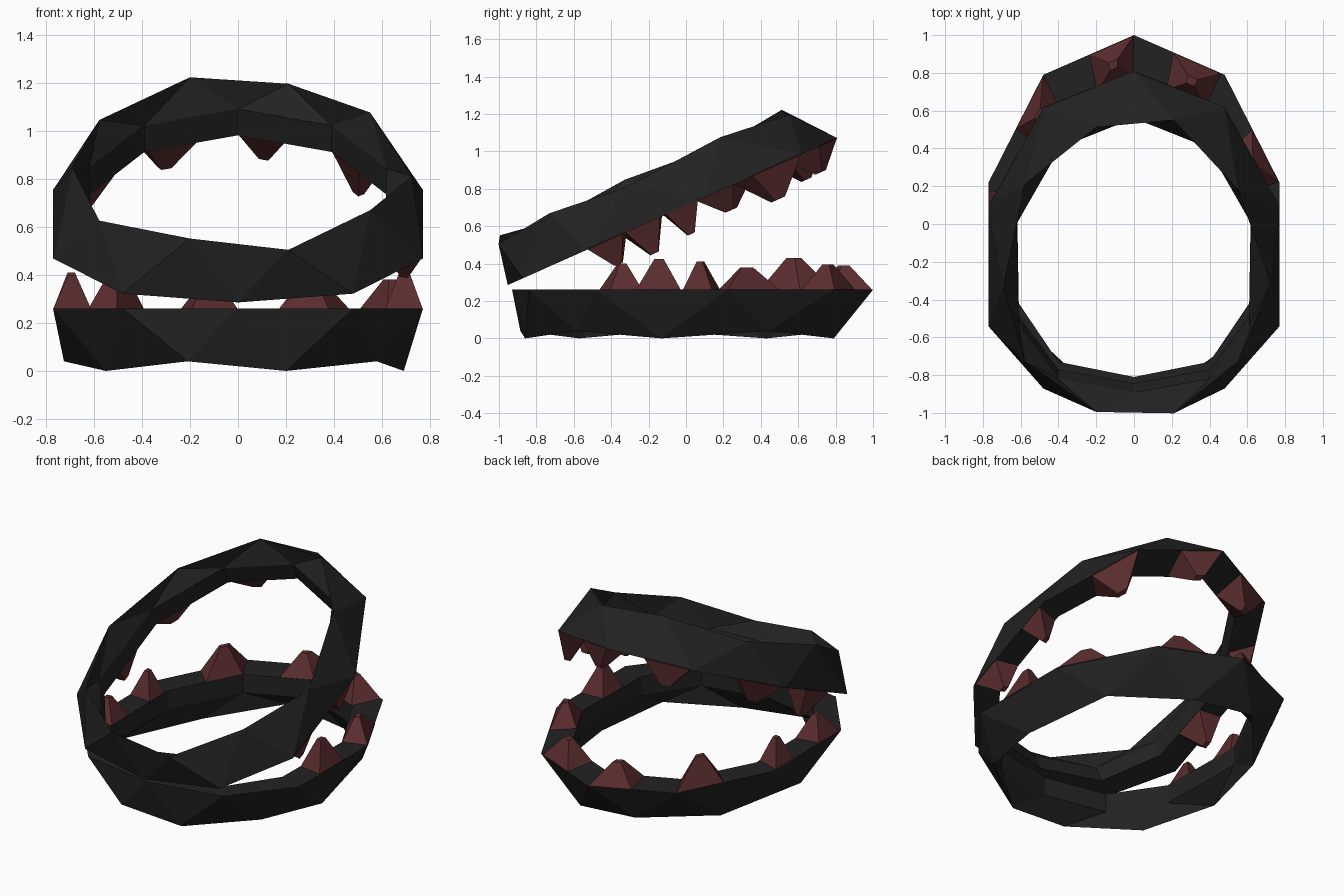
import bpy, bmesh, math
from mathutils import Matrix, Vector

if "Cube" in bpy.data.objects:
    bpy.data.objects.remove(bpy.data.objects["Cube"])

def material(name, rgb):
    m = bpy.data.materials.new(name)
    m.diffuse_color = (*rgb, 1)
    m.use_nodes = True
    m.node_tree.nodes["Principled BSDF"].inputs["Base Color"].default_value = m.diffuse_color
    return m

DARK = material("black_iron", (0.016, 0.016, 0.016))
RED = material("dark_red", (0.105, 0.026, 0.028))

def add_object(name, bm, mat, matrix):
    bmesh.ops.transform(bm, matrix=matrix, verts=bm.verts)
    bmesh.ops.recalc_face_normals(bm, faces=bm.faces)
    me = bpy.data.meshes.new(name)
    bm.to_mesh(me)
    bm.free()
    me.materials.append(mat)
    ob = bpy.data.objects.new(name, me)
    bpy.context.collection.objects.link(ob)

def loop10(half):
    # half outline from back (x=0) to front (x=0), mirrored to ten points
    return half + [(-x, y) for x, y in half[-2:0:-1]]

TOP = 0.26
OUTER = loop10([(0, 1.0), (.48, .79), (.77, .22), (.77, -.48), (.48, -.84), (0, -.93)])
INNER = loop10([(0, .78), (.39, .61), (.62, .17), (.61, -.42), (.40, -.73), (0, -.81)])
# lower rim points sit half a step between the upper ones
RIM = [(.2, .79), (.55, .43), (.69, -.13), (.55, -.57), (.2, -.86)]
RIM = RIM + [(-x, y) for x, y in reversed(RIM)]

def jaw_ring(name, matrix):
    bm = bmesh.new()
    a = [bm.verts.new((x, y, TOP)) for x, y in OUTER]
    b = [bm.verts.new((x, y, TOP)) for x, y in INNER]
    c = [bm.verts.new((x, y, TOP - .12)) for x, y in INNER]
    d = []
    for k, (x, y) in enumerate(RIM):
        s = 1.05 if k % 2 else 1.0          # every second point flares out and lifts
        d.append(bm.verts.new((x * s, y * (1.03 if k % 2 else 1), .04 * (k % 2))))
    for k in range(10):
        n = (k + 1) % 10
        bm.faces.new((a[k], a[n], b[n], b[k]))      # flat face
        bm.faces.new((b[k], b[n], c[n], c[k]))      # inner wall
        for row in (a, c):                          # zigzag outer wall and underside
            bm.faces.new((row[k], row[n], d[k]))
            bm.faces.new((row[n], d[n], d[k]))
    add_object(name, bm, DARK, matrix)

# tooth: ring segment, start and end along it, height
TEETH = [(0, .43, .97, .135), (1, .50, 1.0, .12), (2, .35, .70, .165), (9, .50, 1.0, .13),
         (8, .50, 1.0, .17), (7, .68, .95, .15), (7, .02, .32, .14)]

def jaw_teeth(name, matrix):
    bm = bmesh.new()
    for k, t0, t1, h in TEETH:
        o0, o1 = (Vector((*OUTER[i % 10], TOP)) for i in (k, k + 1))
        i0, i1 = (Vector((*INNER[i % 10], TOP)) for i in (k, k + 1))
        base = [o0.lerp(o1, t0), o0.lerp(o1, t1), i0.lerp(i1, t1), i0.lerp(i1, t0)]
        mid = sum(base, Vector()) / 4
        tip = [mid.lerp(p, .2) + Vector((0, 0, h)) for p in base]
        lo = [bm.verts.new(p - Vector((0, 0, .005))) for p in base]
        hi = [bm.verts.new(p) for p in tip]
        bm.faces.new(hi)
        bm.faces.new(lo[::-1])
        for j in range(4):
            n = (j + 1) % 4
            bm.faces.new((lo[j], lo[n], hi[n], hi[j]))
    add_object(name, bm, RED, matrix)

# lower jaw lies flat; upper jaw is the same part turned over and tilted open
lower = Matrix.Identity(4)
upper = (Matrix.Translation((0, .81, 1.07)) @ Matrix.Rotation(math.radians(24), 4, 'X')
         @ Matrix.Rotation(math.pi, 4, 'Y') @ Matrix.Translation((0, -1, -TOP)))
for label, mtx in (("lower", lower), ("upper", upper)):
    jaw_ring(label + "_jaw", mtx)
    jaw_teeth(label + "_teeth", mtx)
